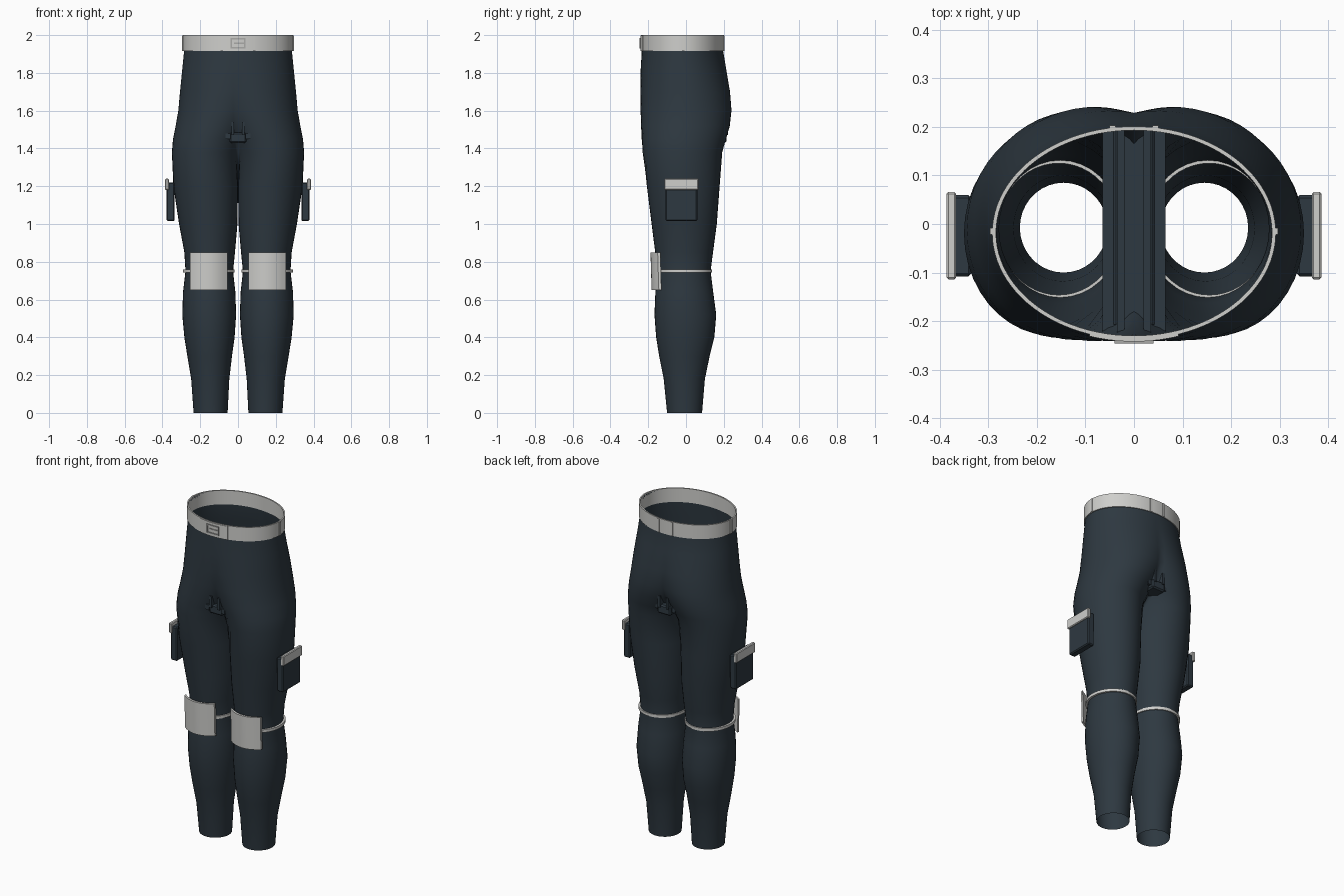
import bpy, bmesh, math

if "Cube" in bpy.data.objects:
    bpy.data.objects.remove(bpy.data.objects["Cube"])


def material(name, color):
    m = bpy.data.materials.new(name)
    m.use_nodes = True
    m.diffuse_color = color
    m.node_tree.nodes["Principled BSDF"].inputs["Base Color"].default_value = color
    return m


CLOTH = material("dark slate cloth", (0.027, 0.04, 0.052, 1))
PLATE = material("light grey plate", (0.62, 0.62, 0.6, 1))
METAL = material("grey buckle", (0.4, 0.4, 0.39, 1))


def finish(name, bm, mat, mirror=False, angle=40):
    mesh = bpy.data.meshes.new(name)
    bm.to_mesh(mesh)
    bm.free()
    mesh.materials.append(mat)
    obj = bpy.data.objects.new(name, mesh)
    bpy.context.collection.objects.link(obj)
    if mirror:
        mod = obj.modifiers.new("mirror", "MIRROR")
        mod.merge_threshold = 0.0005
    bpy.ops.object.select_all(action="DESELECT")
    bpy.context.view_layer.objects.active = obj
    obj.select_set(True)
    bpy.ops.object.shade_smooth_by_angle(angle=math.radians(angle))
    return obj


def loft(name, rings, mat, close=False, n=36, angle=40):
    """Rings are (z, inner x, outer x, front y, back y); an inner x below 0
    gives an open arc that meets its mirror image on the centre plane."""
    bm = bmesh.new()
    rows = []
    for z, x0, x1, y0, y1 in rings:
        cx, rx = (x0 + x1) / 2, (x1 - x0) / 2
        cy, ry = (y0 + y1) / 2, (y1 - y0) / 2
        a = math.acos(max(-1, -cx / rx))
        angles = [a * (2 * i / n - 1) for i in range(n + 1)]
        rows.append([bm.verts.new((max(0, cx + rx * math.cos(t)),
                                   cy + ry * math.sin(t), z)) for t in angles])
    pairs = list(zip(rows, rows[1:]))
    if close:
        pairs.append((rows[-1], rows[0]))
    for low, high in pairs:
        for i in range(n):
            bm.faces.new((low[i], low[i + 1], high[i + 1], high[i]))
    bmesh.ops.remove_doubles(bm, verts=bm.verts, dist=0.0002)
    return finish(name, bm, mat, True, angle)


def band(name, z0, z1, x0, x1, y0, y1, t, mat):
    """Closed band of thickness t round an elliptical section."""
    outer, inner = (x0, x1, y0, y1), (x0 + t, x1 - t, y0 + t, y1 - t)
    return loft(name, [(z0, *inner), (z0, *outer), (z1, *outer), (z1, *inner)],
                mat, close=True, n=48)


def box(name, x, y, z, mat, mirror=False, bevel=0.0):
    bm = bmesh.new()
    bmesh.ops.create_cube(bm, size=1)
    for v in bm.verts:
        v.co = [(lo + hi) / 2 + c * (hi - lo) for c, (lo, hi) in zip(v.co, (x, y, z))]
    if bevel:
        bmesh.ops.bevel(bm, geom=bm.edges[:], offset=bevel, segments=1, affect="EDGES")
    return finish(name, bm, mat, mirror, 30)


def curved_plate(name, cx, half, z, front, sag, thick, lean, mat, mirror=False):
    """Upright plate bowed forward in the middle, leaning out at its top."""
    bm = bmesh.new()
    steps = 10
    rows = []
    for k in range(2):
        for back in (k, 1 - k):
            row = []
            for i in range(steps + 1):
                s = 2 * i / steps - 1
                y = front + sag * s * s + thick * back - lean * k
                row.append(bm.verts.new((cx + half * s, y, z[k])))
            rows.append(row)
    for low, high in zip(rows, rows[1:] + rows[:1]):
        for i in range(steps):
            bm.faces.new((low[i], low[i + 1], high[i + 1], high[i]))
    for i in (0, steps):
        bm.faces.new([r[i] for r in rows])
    bmesh.ops.recalc_face_normals(bm, faces=bm.faces)
    return finish(name, bm, mat, mirror)


# Trousers: leg rings that merge on the centre plane into the hips
loft("trousers", [
    (0.00, 0.055, 0.235, -0.100, 0.085),
    (0.18, 0.046, 0.248, -0.118, 0.100),
    (0.30, 0.032, 0.268, -0.142, 0.125),
    (0.40, 0.018, 0.284, -0.158, 0.150),
    (0.52, 0.010, 0.295, -0.167, 0.160),
    (0.64, 0.014, 0.291, -0.162, 0.144),
    (0.75, 0.026, 0.278, -0.150, 0.130),
    (0.85, 0.016, 0.284, -0.163, 0.143),
    (1.00, 0.003, 0.312, -0.182, 0.163),
    (1.20, 0.000, 0.342, -0.207, 0.178),
    (1.38, -0.015, 0.350, -0.230, 0.192),
    (1.45, -0.050, 0.344, -0.235, 0.212),
    (1.52, -0.095, 0.330, -0.239, 0.232),
    (1.60, -0.155, 0.316, -0.241, 0.241),
    (1.70, -0.210, 0.307, -0.241, 0.233),
    (1.82, -0.265, 0.295, -0.240, 0.213),
    (1.92, -0.285, 0.285, -0.234, 0.196),
    (1.995, -0.284, 0.284, -0.231, 0.194),
], CLOTH)

# Crotch gusset with two small upright tabs
box("crotch_gusset", (-0.045, 0.045), (-0.215, 0.215), (1.43, 1.485), CLOTH, bevel=0.008)
box("gusset_tab", (0.02, 0.035), (-0.228, 0.222), (1.47, 1.54), CLOTH, True)
box("gusset_wing", (0.04, 0.065), (-0.222, 0.2), (1.45, 1.48), CLOTH, True)

# Waist belt, front panel, buckle and loops
band("belt", 1.915, 2.0, -0.292, 0.292, -0.238, 0.201, 0.008, PLATE)
curved_plate("belt_front_panel", 0, 0.092, (1.915, 1.998), -0.242, 0.011, 0.006, 0, PLATE)
for label, z in (("lower", 1.93), ("upper", 1.977)):
    box("buckle_" + label + "_bar", (-0.04, 0.04), (-0.246, -0.239), (z, z + 0.007), METAL)
box("buckle_side_bar", (0.033, 0.04), (-0.246, -0.239), (1.93, 1.984), METAL, True)
box("buckle_tongue", (-0.02, 0.034), (-0.245, -0.239), (1.954, 1.961), METAL)
box("belt_side_loop", (0.286, 0.296), (-0.022, -0.008), (1.915, 1.998), PLATE, True)
box("belt_back_loop", (0.038, 0.05), (0.192, 0.203), (1.915, 1.998), PLATE, True)

# Thigh pockets with light flaps
box("thigh_pocket", (0.335, 0.378), (-0.108, 0.06), (1.015, 1.22), CLOTH, True, 0.006)
box("pocket_flap", (0.366, 0.386), (-0.114, 0.066), (1.18, 1.24), PLATE, True, 0.004)

# Knee pads and their straps
curved_plate("knee_pad", 0.155, 0.1, (0.65, 0.848), -0.182, 0.038, 0.014, 0.006, PLATE, True)
band("knee_strap", 0.743, 0.76, 0.018, 0.292, -0.158, 0.137, 0.012, PLATE)
